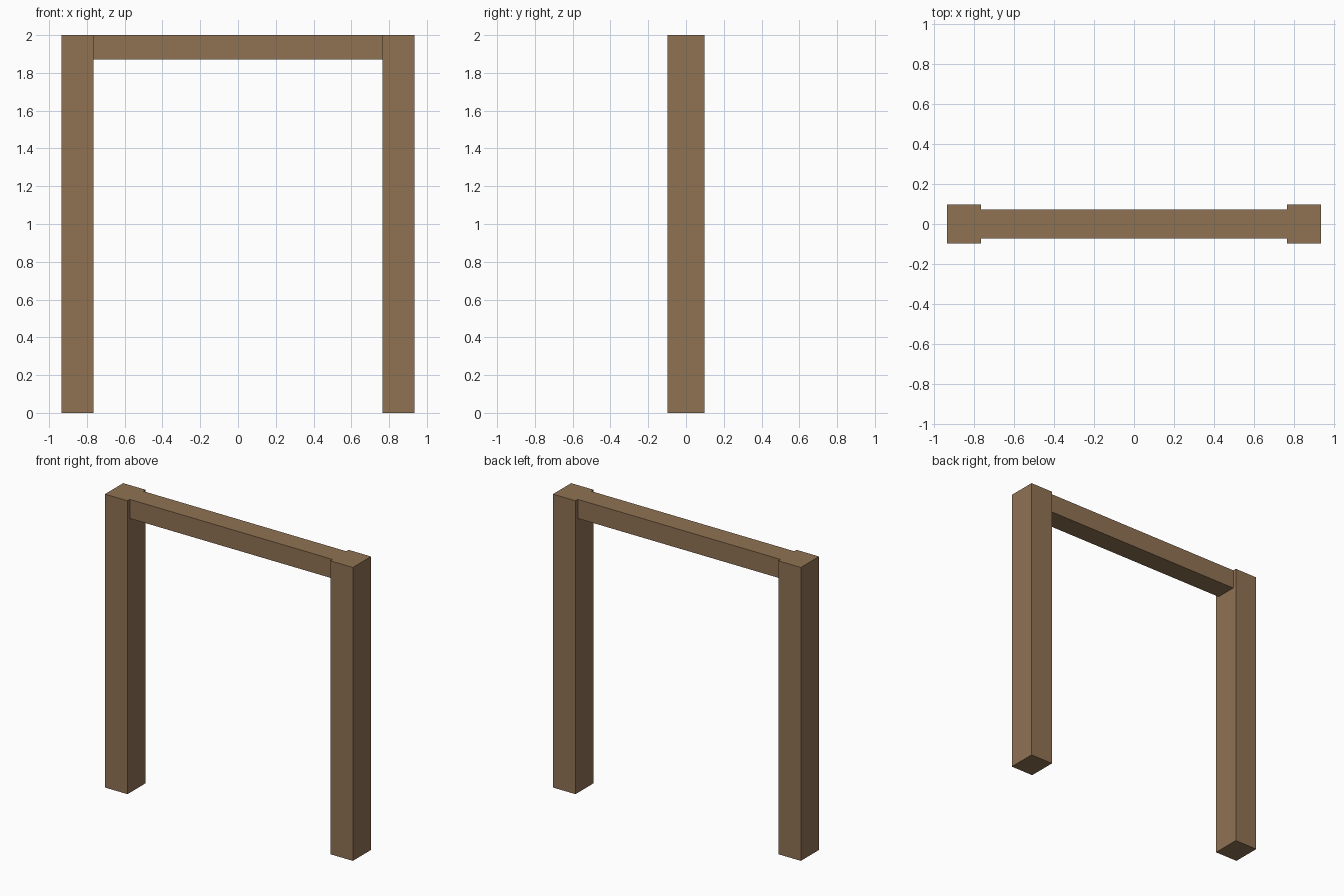
import bpy

if "Cube" in bpy.data.objects:
    bpy.data.objects.remove(bpy.data.objects["Cube"])

wood = bpy.data.materials.new("brown wood")
wood.diffuse_color = (0.28, 0.17, 0.088, 1.0)
wood.use_nodes = True
wood.node_tree.nodes["Principled BSDF"].inputs["Base Color"].default_value = wood.diffuse_color


def box(name, x, y, z):
    """Box spanning the given (min, max) ranges."""
    spans = (x, y, z)
    bpy.ops.mesh.primitive_cube_add(size=1)
    ob = bpy.context.object
    ob.name = ob.data.name = name
    for v in ob.data.vertices:
        v.co = [lo if c < 0 else hi for c, (lo, hi) in zip(v.co, spans)]
    ob.data.materials.append(wood)
    return ob


POST_IN, POST_OUT = 0.765, 0.935

# Two upright posts
box("left_post", (-POST_OUT, -POST_IN), (-0.098, 0.098), (0, 2))
box("right_post", (POST_IN, POST_OUT), (-0.098, 0.098), (0, 2))

# Thinner lintel between the posts, flush with their tops
box("lintel", (-POST_IN, POST_IN), (-0.073, 0.073), (1.87, 2))
